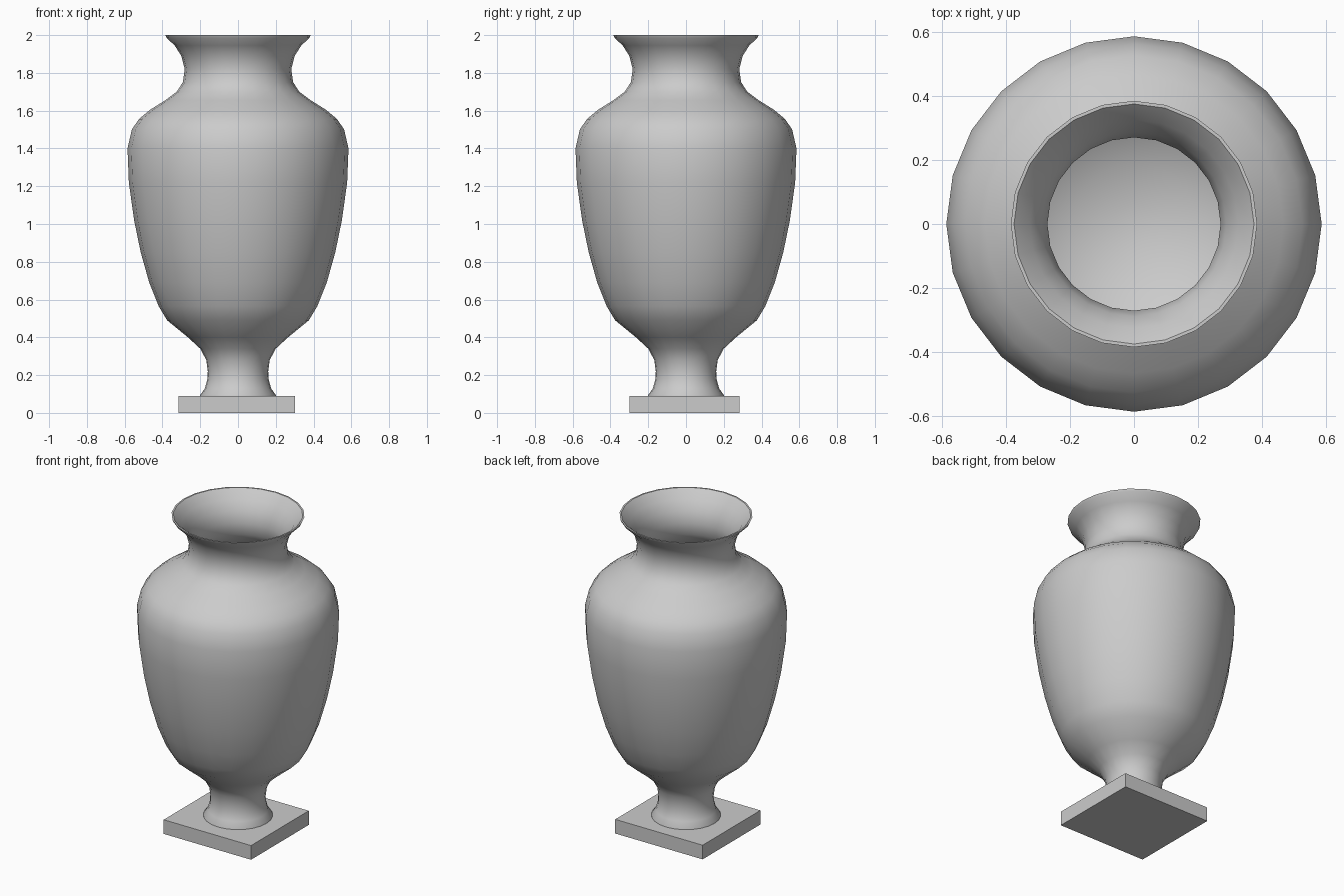
import bpy
import bmesh
import math

SIDES = 24

default_cube = bpy.data.objects.get("Cube")
if default_cube:
    bpy.data.objects.remove(default_cube, do_unlink=True)

# Plain grey stone
stone = bpy.data.materials.new("grey stone")
stone.use_nodes = True
colour = (0.6, 0.6, 0.6, 1)
stone.diffuse_color = colour
stone.node_tree.nodes["Principled BSDF"].inputs["Base Color"].default_value = colour


def add_object(name, bm):
    mesh = bpy.data.meshes.new(name)
    bm.to_mesh(mesh)
    bm.free()
    mesh.materials.append(stone)
    obj = bpy.data.objects.new(name, mesh)
    bpy.context.collection.objects.link(obj)
    return obj


def lathe(name, profile):
    """Revolve (radius, height) points around the z axis."""
    bm = bmesh.new()
    verts = [bm.verts.new((r, 0, z)) for r, z in profile]
    edges = [bm.edges.new(pair) for pair in zip(verts, verts[1:])]
    bmesh.ops.spin(bm, geom=verts + edges, cent=(0, 0, 0), axis=(0, 0, 1),
                   angle=math.tau, steps=SIDES, use_duplicate=False)
    bmesh.ops.remove_doubles(bm, verts=bm.verts[:], dist=0.0005)
    bmesh.ops.recalc_face_normals(bm, faces=bm.faces[:])
    return add_object(name, bm)


# Vase: outside from foot to lip, then the inside down to the floor
outside = [
    (0, 0.085), (0.2, 0.085), (0.2, 0.095), (0.175, 0.13), (0.162, 0.18),
    (0.16, 0.22), (0.168, 0.28), (0.2, 0.34), (0.265, 0.4), (0.375, 0.49),
    (0.42, 0.565), (0.47, 0.69), (0.515, 0.85), (0.55, 1.02),
    (0.578, 1.22), (0.585, 1.4), (0.562, 1.5), (0.525, 1.555),
    (0.465, 1.605), (0.385, 1.655), (0.325, 1.7), (0.292, 1.75),
    (0.282, 1.82), (0.3, 1.89), (0.335, 1.945), (0.378, 1.985), (0.384, 2),
]
inside = [
    (0.374, 2), (0.325, 1.95), (0.288, 1.89), (0.27, 1.82), (0.28, 1.745),
    (0.315, 1.69), (0.38, 1.64), (0.455, 1.592), (0.515, 1.543),
    (0.548, 1.495), (0.57, 1.4), (0.564, 1.22), (0.536, 1.02),
    (0.5, 0.85), (0.455, 0.69), (0.4, 0.58), (0.3, 0.5), (0.19, 0.45),
    (0.065, 0.42), (0, 0.42),
]
vase = lathe("vase_body", outside + inside)
bpy.context.view_layer.objects.active = vase
vase.select_set(True)
bpy.ops.object.shade_smooth_by_angle(angle=math.radians(45))

# Square plinth, set slightly off the axis
bm = bmesh.new()
bmesh.ops.create_cube(bm, size=1)
bmesh.ops.scale(bm, vec=(0.615, 0.58, 0.09), verts=bm.verts[:])
bmesh.ops.translate(bm, vec=(-0.007, -0.008, 0.045), verts=bm.verts[:])
add_object("plinth", bm)
